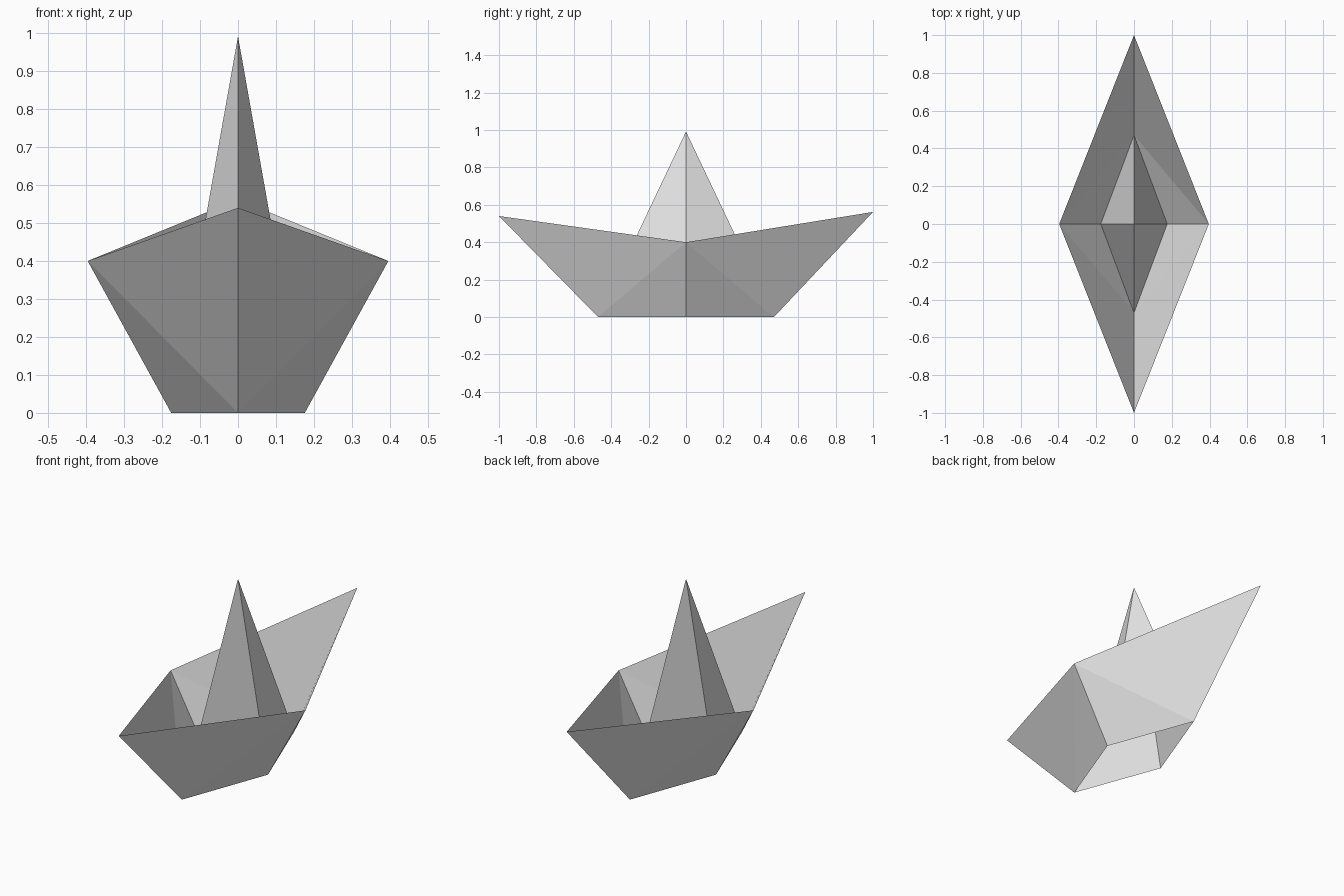
import bpy

if "Cube" in bpy.data.objects:
    bpy.data.objects.remove(bpy.data.objects["Cube"])

# One paper colour for the whole folded boat
paper = bpy.data.materials.new("white paper")
paper.diffuse_color = (0.8, 0.8, 0.8, 1)
paper.use_nodes = True
paper.node_tree.nodes["Principled BSDF"].inputs["Base Color"].default_value = paper.diffuse_color

SIDE, BASE_X, BASE_Y, RIM_Z, TOP_Z = 0.396, 0.176, 0.47, 0.40, 0.992
TIP_Z = {-1: 0.54, 1: 0.562}  # front and back tip heights


def add_part(name, tris):
    verts = sorted({v for t in tris for v in t})
    mesh = bpy.data.meshes.new(name)
    mesh.from_pydata(verts, [], [[verts.index(v) for v in t] for t in tris])
    mesh.materials.append(paper)
    mesh.update()
    bpy.context.collection.objects.link(bpy.data.objects.new(name, mesh))


hull, sail = [], []
for sx in (-1, 1):
    for sy in (-1, 1):
        tip = (0, sy, TIP_Z[sy])
        rim = (sx * SIDE, 0, RIM_Z)
        base_x, base_y = (sx * BASE_X, 0, 0), (0, sy * BASE_Y, 0)
        quarter = [(tip, rim, base_y), (rim, base_x, base_y)]
        fold = [(base_x, base_y, (0, 0, TOP_Z))]
        if sx * sy < 0:  # keep normals outward on mirrored quarters
            quarter = [t[::-1] for t in quarter]
            fold = [t[::-1] for t in fold]
        hull += quarter
        sail += fold

# Open folded hull, and the hollow centre peak rising from its base
add_part("hull", hull)
add_part("sail", sail)
